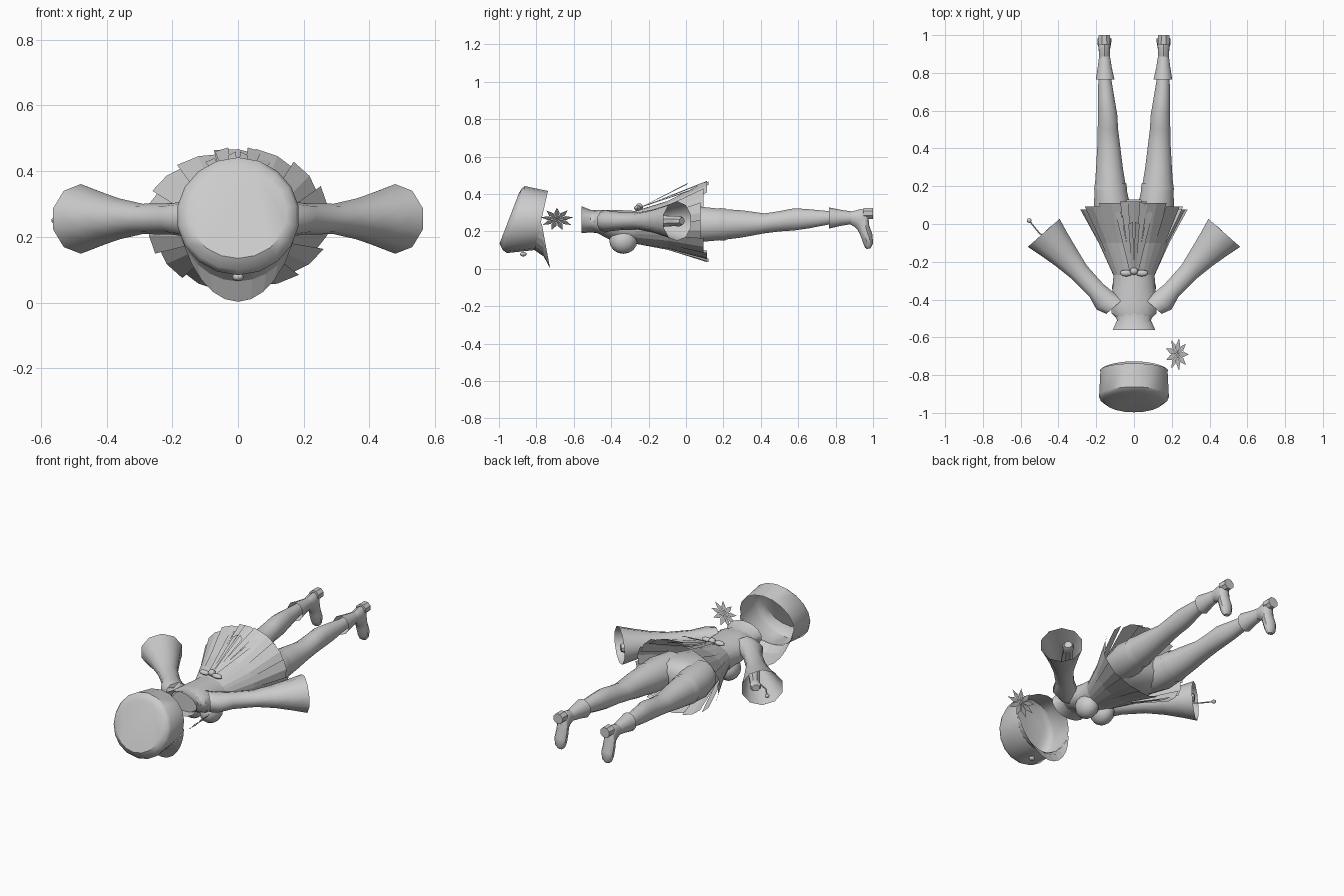
import bpy, bmesh, math
from mathutils import Vector as V

if "Cube" in bpy.data.objects:
    bpy.data.objects.remove(bpy.data.objects["Cube"])

grey = bpy.data.materials.new("plain grey")
grey.diffuse_color = (0.6, 0.6, 0.6, 1)
grey.use_nodes = True
grey.node_tree.nodes["Principled BSDF"].inputs["Base Color"].default_value = grey.diffuse_color


def finish(name, bm, smooth=True):
    bmesh.ops.recalc_face_normals(bm, faces=bm.faces)
    me = bpy.data.meshes.new(name)
    bm.to_mesh(me)
    bm.free()
    me.materials.append(grey)
    ob = bpy.data.objects.new(name, me)
    bpy.context.collection.objects.link(ob)
    if smooth:
        bpy.context.view_layer.objects.active = ob
        ob.select_set(True)
        bpy.ops.object.shade_smooth_by_angle(angle=math.radians(40))
        ob.select_set(False)
    return ob


def loft(name, rings, n=12, cap=(False, False)):
    """Skin elliptical rings, each given as (centre, half axis, half axis)."""
    bm = bmesh.new()
    rows = []
    for c, u, w in rings:
        rows.append([bm.verts.new(V(c) + V(u) * math.cos(a) + V(w) * math.sin(a))
                     for a in (2 * math.pi * (i + 0.5) / n for i in range(n))])
    for a, b in zip(rows, rows[1:]):
        for i in range(n):
            bm.faces.new((a[i], a[(i + 1) % n], b[(i + 1) % n], b[i]))
    if cap[0]:
        bm.faces.new(rows[0])
    if cap[1]:
        bm.faces.new(rows[-1])
    return finish(name, bm)


def slice_y(y, rx, lo, hi, x=0):
    """Upright ring across the body axis."""
    return ((x, y, (lo + hi) / 2), (rx, 0, 0), (0, 0, (hi - lo) / 2))


def slice_ab(a, b, rx, x=0):
    """Tilted ring spanning two (y, z) points."""
    return ((x, (a[0] + b[0]) / 2, (a[1] + b[1]) / 2), (rx, 0, 0),
            (0, (b[0] - a[0]) / 2, (b[1] - a[1]) / 2))


def ball(name, c, r, seg=12):
    bm = bmesh.new()
    bmesh.ops.create_uvsphere(bm, u_segments=seg, v_segments=8, radius=1)
    for v in bm.verts:
        v.co = V(c) + V((v.co.x * r[0], v.co.y * r[1], v.co.z * r[2]))
    return finish(name, bm)


def sheet(name, faces):
    bm = bmesh.new()
    for f in faces:
        bm.faces.new([bm.verts.new(p) for p in f])
    return finish(name, bm, False)


# torso and flared collar
loft("torso", [slice_y(*r) for r in (
    (-.505, .085, .195, .31), (-.475, .12, .19, .315), (-.42, .125, .16, .315),
    (-.34, .115, .13, .315), (-.25, .11, .135, .31), (-.15, .145, .135, .31),
    (-.05, .18, .125, .33), (.04, .2, .135, .335), (.10, .17, .16, .32),
    (.13, .10, .2, .28))], 16, (True, True))
loft("collar", [slice_y(*r) for r in (
    (-.56, .115, .19, .335), (-.51, .092, .195, .315), (-.47, .11, .19, .315))], 14)

# skirt: overlapping pleated panels, longer at front and back
PANELS = 14
stations = ((-.27, .11, .088, .222), (-.1, .185, .13, .232), (.075, .278, .215, .252))
faces = []
for i in range(PANELS):
    a0 = 2 * math.pi * (i - .08) / PANELS
    a1 = 2 * math.pi * (i + 1.08) / PANELS
    am = (a0 + a1) / 2
    grid = []
    for k, (y, rx, rz, cz) in enumerate(stations):
        row = []
        for a, f in ((a0, 1 - .025 * k), (am, 1.0), (a1, 1 + .012 * k)):
            yy = y + (.045 * math.sin(am) ** 2 if k == 2 else 0)
            row.append((rx * f * math.cos(a), yy, cz + rz * f * math.sin(a)))
        grid.append(row)
    for r0, r1 in zip(grid, grid[1:]):
        for j in range(2):
            faces.append((r0[j], r0[j + 1], r1[j + 1], r1[j]))
sheet("skirt_panels", faces)

# ribbon at the back of the waist: loops, knot and tails
ball("ribbon_knot", (0, -.25, .33), (.022, .02, .02), 8)
tails = []
for s in (1, -1):
    ball("ribbon_loop", (s * .042, -.26, .325), (.034, .018, .014), 8)
    for x0, x1, y1, z1, w in ((.012, .05, .105, .472, .02), (.006, .018, .0, .46, .012),
                              (.02, .085, .06, .44, .014)):
        tails.append(((s * (x0 - .006), -.24, .33), (s * (x0 + .006), -.24, .328),
                      (s * (x1 + w), y1, z1 - .012), (s * (x1 - w), y1 + .012, z1)))
sheet("ribbon_tails", tails)

# paired parts
for s in (1, -1):
    ball("chest", (s * .055, -.335, .15), (.062, .075, .07))

    # arm and bell sleeve, both running diagonally outward
    def arm_ring(x, y, r, rz):
        return ((s * x, y, .255), (s * .75 * r, -.66 * r, 0), (0, 0, rz))
    loft("bell_sleeve", [arm_ring(*r) for r in (
        (.10, -.435, .065, .06), (.15, -.41, .068, .055), (.20, -.35, .052, .048),
        (.29, -.255, .056, .046), (.36, -.175, .076, .062), (.42, -.11, .096, .083),
        (.478, -.047, .118, .106))], 10)
    loft("arm", [arm_ring(*r) for r in (
        (.2, -.35, .035, .035), (.36, -.14, .034, .034), (.42, -.06, .028, .028),
        (.437, -.04, .034, .03), (.452, -.022, .022, .02))], 8, (True, True))

    # leg, thigh band and boot
    loft("leg", [slice_y(y, rx, lo, hi, s * x) for y, x, rx, lo, hi in (
        (-.02, .10, .09, .15, .33), (.08, .115, .102, .14, .335), (.2, .125, .085, .152, .322),
        (.3, .13, .073, .165, .315), (.42, .134, .062, .188, .298), (.5, .138, .056, .198, .31),
        (.58, .14, .053, .203, .326), (.66, .147, .046, .215, .32), (.76, .154, .036, .235, .31),
        (.84, .156, .03, .24, .305))], 12, (True, True))
    loft("stocking_band", [slice_y(y, rx, lo, hi, s * .124) for y, rx, lo, hi in (
        (.18, .091, .147, .328), (.215, .086, .15, .324))], 12)
    loft("boot_cuff", [slice_y(y, rx, lo, hi, s * x) for y, x, rx, lo, hi in (
        (.765, .153, .052, .215, .328), (.83, .155, .039, .23, .315),
        (.89, .156, .03, .24, .306))], 10)
    loft("boot_foot", [slice_ab(a, b, rx, s * .157) for a, b, rx in (
        ((.875, .24), (.885, .306), .03), ((.905, .222), (.935, .32), .031),
        ((.92, .205), (.975, .31), .034), ((.932, .18), (.978, .235), .037),
        ((.948, .135), (.998, .18), .039), ((.958, .112), (.999, .135), .03),
        ((.968, .106), (.988, .11), .015))], 10, (True, True))
    loft("boot_heel", [slice_y(y, rx, .265, .328, s * .157) for y, rx in (
        (.95, .034), (1.0, .032))], 8, (True, True))

# thin stick with a knob in one hand
loft("stick", [((-x, y, .25), (.003, .003, 0), (0, 0, .004)) for x, y in (
    (.43, -.09), (.5, -.05), (.555, .018))], 6, (True, True))
ball("stick_knob", (-.555, .018, .25), (.013, .013, .011), 8)

# tilted cap: open band with a bevelled crown
loft("cap", [slice_ab(a, b, rx) for a, b, rx in (
    ((-.81, .10), (-.738, .416), .18), ((-.957, .084), (-.862, .442), .187),
    ((-.98, .1), (-.878, .43), .178), ((-.997, .135), (-.893, .405), .15))],
    18, (False, True))
ball("cap_badge", (0, -.87, .078), (.018, .018, .012), 8)

# curved peak below the front of the cap
faces, row = [], []
for i in range(13):
    t = math.radians(-85 + 170 * i / 12)
    k = math.cos(t)
    base = V((.18 * math.sin(t), -.774 - .036 * k, .258 - .158 * k))
    mid = base + V((0, .05 * k, -.035 * k))
    row.append((base, mid, base + V((-.02 * math.sin(t) * k, .083 * k, -.097 * k))))
for a, b in zip(row, row[1:]):
    faces += [(a[0], b[0], b[1], a[1]), (a[1], b[1], b[2], a[2])]
sheet("cap_peak", faces)

# pointed leaf ornament beside the head
c, u, w = V((.228, -.69, .265)), V((.7, 0, .7)), V((0, 1, 0))
leaf = []
for i in range(9):
    a = 2 * math.pi * i / 9
    def at(ang, r):
        return c + (u * math.cos(ang) + w * math.sin(ang)) * r
    leaf.append((c, at(a - .3, .05), at(a, .088), at(a + .3, .05)))
sheet("leaf_ornament", leaf)
